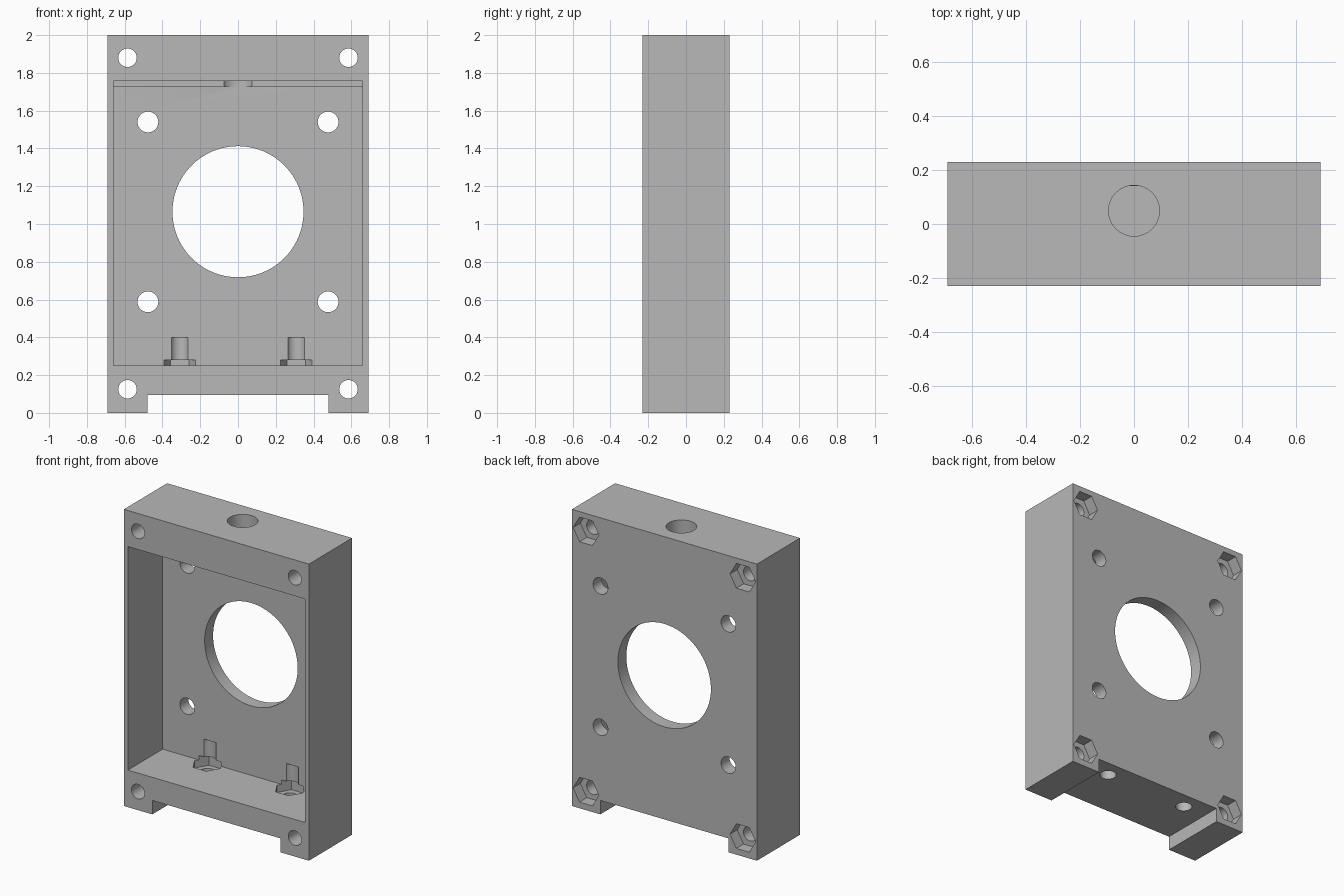
import bpy
import math

cube = bpy.data.objects.get("Cube")
if cube:
    bpy.data.objects.remove(cube, do_unlink=True)

W, D, H = 0.69, 0.23, 2.0          # half width, half depth, height
WALL = 0.14                        # inner face of the back plate

grey = bpy.data.materials.new("plain_grey")
grey.use_nodes = True
colour = (0.48, 0.48, 0.48, 1)
grey.diffuse_color = colour
grey.node_tree.nodes["Principled BSDF"].inputs["Base Color"].default_value = colour


def block(name, low, high):
    size = [b - a for a, b in zip(low, high)]
    centre = [(a + b) / 2 for a, b in zip(low, high)]
    bpy.ops.mesh.primitive_cube_add(size=1, location=centre)
    ob = bpy.context.object
    ob.name = name
    ob.scale = size
    bpy.ops.object.transform_apply(location=False, rotation=False, scale=True)
    ob.data.materials.append(grey)
    return ob


def rod(name, axis, a, b, start, end, radius, sides=64):
    """Prism along y at (x, z), or along z at (x, y); six sides give a nut."""
    mid = (start + end) / 2
    place = (a, mid, b) if axis == "Y" else (a, b, mid)
    bpy.ops.mesh.primitive_cylinder_add(vertices=sides, radius=radius,
                                        depth=end - start, location=place)
    ob = bpy.context.object
    ob.name = name
    if sides == 6:                 # put two corners on the x axis
        ob.rotation_euler.z = math.pi / 6
        bpy.ops.object.transform_apply(location=False, rotation=True, scale=False)
    if axis == "Y":
        ob.rotation_euler.x = math.pi / 2
    ob.data.materials.append(grey)
    return ob


def cut(body, cutter):
    cutter.hide_render = True
    mod = body.modifiers.new("cut", "BOOLEAN")
    mod.operation = "DIFFERENCE"
    mod.solver = "EXACT"
    mod.object = cutter
    bpy.context.view_layer.objects.active = body
    bpy.ops.object.modifier_apply(modifier=mod.name)
    bpy.data.objects.remove(cutter, do_unlink=True)


housing = block("housing", (-W, -D, 0), (W, D, H))

# Front pocket, leaving a small lip under the ceiling at the back
cut(housing, block("pocket", (-0.66, -0.4, 0.25), (0.66, WALL, 1.728)))
cut(housing, block("pocket_top", (-0.66, -0.4, 1.6), (0.66, 0.108, 1.757)))

# Wide notch between the feet
cut(housing, block("foot_notch", (-0.478, -0.4, -0.2), (0.478, 0.4, 0.094)))

# Large central opening and the rod hole in the roof
cut(housing, rod("centre_hole", "Y", 0, 1.065, -0.4, 0.4, 0.347, 96))
cut(housing, rod("rod_hole", "Z", 0, 0.049, 1.725, 2.2, 0.094))

for side in (-1, 1):
    # Four mounting holes in the back plate
    for z in (0.588, 1.54):
        cut(housing, rod("plate_hole", "Y", side * 0.477, z, -0.4, 0.4, 0.055, 48))
    # Corner bolt holes with hexagonal nut recesses at the back
    for z in (0.125, 1.88):
        cut(housing, rod("corner_hole", "Y", side * 0.585, z, -0.4, 0.4, 0.049, 48))
        cut(housing, rod("corner_nut", "Y", side * 0.585, z, D - 0.077, 0.4, 0.096, 6))
    # Base bolts: hole through the floor, nut recess biting into the plate
    cut(housing, rod("base_hole", "Z", side * 0.308, 0.115, -0.1, 0.4, 0.051, 48))
    cut(housing, rod("base_nut", "Z", side * 0.308, 0.115, 0.2, 0.28, 0.097, 6))

bpy.ops.object.select_all(action="DESELECT")
housing.select_set(True)
bpy.context.view_layer.objects.active = housing
bpy.ops.object.shade_smooth_by_angle(angle=math.radians(25))
